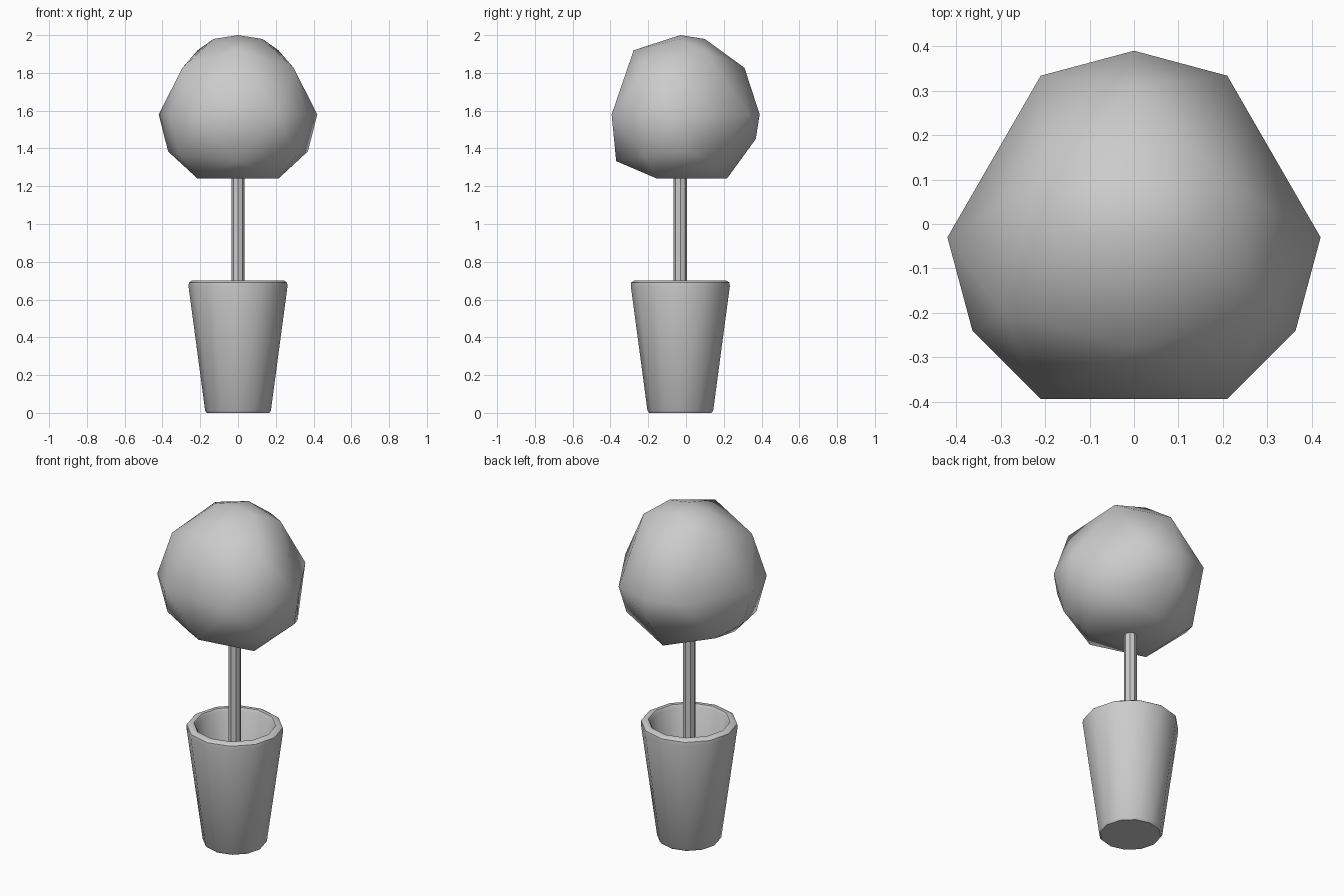
import bpy, bmesh, math

if "Cube" in bpy.data.objects:
    bpy.data.objects.remove(bpy.data.objects["Cube"])

CY = -0.03  # axis of pot, stem and crown


def finish(bm, name, angle):
    bmesh.ops.recalc_face_normals(bm, faces=bm.faces)
    me = bpy.data.meshes.new(name)
    bm.to_mesh(me)
    bm.free()
    ob = bpy.data.objects.new(name, me)
    bpy.context.collection.objects.link(ob)
    bpy.ops.object.select_all(action='DESELECT')
    ob.select_set(True)
    bpy.context.view_layer.objects.active = ob
    bpy.ops.object.shade_smooth_by_angle(angle=math.radians(angle))
    return ob


def turned(name, profile, sides, angle):
    """Turn a list of (radius, z) around the axis and cap both ends."""
    bm = bmesh.new()
    rings = []
    for r, z in profile:
        rings.append([bm.verts.new((r * math.cos(math.tau * i / sides),
                                    CY + r * math.sin(math.tau * i / sides), z))
                      for i in range(sides)])
    for a, b in zip(rings, rings[1:]):
        for i in range(sides):
            j = (i + 1) % sides
            bm.faces.new((a[i], a[j], b[j], b[i]))
    bm.faces.new(rings[0])
    bm.faces.new(rings[-1])
    return finish(bm, name, angle)


# hollow tapered pot with softened rim and foot
turned("pot", [(0.165, 0), (0.174, 0.012), (0.262, 0.67), (0.26, 0.69), (0.245, 0.70),
               (0.222, 0.70), (0.212, 0.685), (0.135, 0.05)], 12, 40)

# stem
turned("stem", [(0.035, 0.04), (0.035, 1.35)], 8, 30)

# faceted crown: chosen points of a 12 x 10 sphere grid as (azimuth, elevation)
R, CZ = 0.42, 1.58
grid = [(90, 90), (90, 72), (0, 72), (-90, 54), (30, 54), (90, 36), (-30, 36),
        (90, 0), (60, 0), (0, 0), (-30, 0), (-60, 0),
        (90, -18), (30, -36), (-90, -36), (90, -54), (-30, -54)]
points = []
for az, el in grid:
    a, e = math.radians(az), math.radians(el)
    points.append((R * math.cos(e) * math.cos(a), R * math.cos(e) * math.sin(a), R * math.sin(e)))
points += [(0.37, 0.03, -0.196), (0.31, -0.19, -0.22)]

bm = bmesh.new()
for x, y, z in points:
    for s in ((1, -1) if x > 0.01 else (1,)):
        bm.verts.new((s * x, CY + y, CZ + z))
hull = bmesh.ops.convex_hull(bm, input=bm.verts)
bmesh.ops.delete(bm, geom=[v for v in bm.verts if not v.link_faces], context='VERTS')
finish(bm, "crown", 75)
